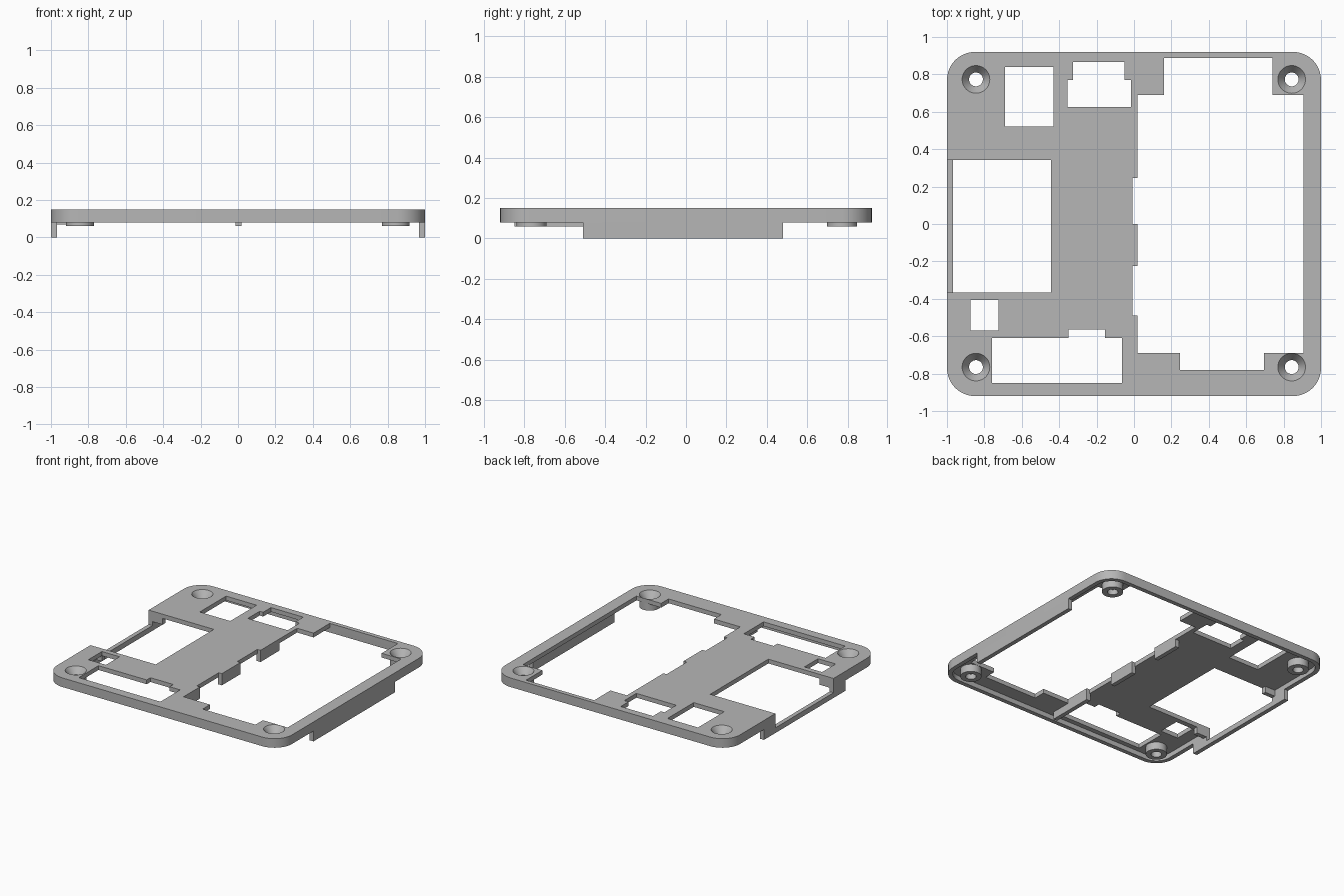
import bpy, bmesh, math
from mathutils import Matrix

if "Cube" in bpy.data.objects:
    bpy.data.objects.remove(bpy.data.objects["Cube"])

TOP, RIM_BOTTOM, PANEL_BOTTOM, BOSS_BOTTOM = 0.15, 0.08, 0.117, 0.06
WALL = 0.033

grey = bpy.data.materials.new("plain grey")
grey.use_nodes = True
colour = (0.47, 0.47, 0.47, 1)
grey.diffuse_color = colour
grey.node_tree.nodes["Principled BSDF"].inputs["Base Color"].default_value = colour


def finish(name, bm):
    bmesh.ops.recalc_face_normals(bm, faces=bm.faces)
    mesh = bpy.data.meshes.new(name)
    bm.to_mesh(mesh)
    bm.free()
    obj = bpy.data.objects.new(name, mesh)
    mesh.materials.append(grey)
    bpy.context.collection.objects.link(obj)
    return obj


def box(name, x0, x1, y0, y1, z0, z1):
    bm = bmesh.new()
    centre = Matrix.Translation(((x0 + x1) / 2, (y0 + y1) / 2, (z0 + z1) / 2))
    size = Matrix.Diagonal((x1 - x0, y1 - y0, z1 - z0, 1))
    bmesh.ops.create_cube(bm, size=1, matrix=centre @ size)
    return finish(name, bm)


def rounded_slab(name, hx, hy, r, z0, z1, steps=10):
    bm = bmesh.new()
    verts = []
    for q, (sx, sy) in enumerate([(1, 1), (-1, 1), (-1, -1), (1, -1)]):
        for i in range(steps + 1):
            a = (q + i / steps) * math.pi / 2
            verts.append(bm.verts.new((sx * (hx - r) + r * math.cos(a),
                                       sy * (hy - r) + r * math.sin(a), z0)))
    face = bm.faces.new(verts)
    new = bmesh.ops.extrude_face_region(bm, geom=[face])["geom"]
    bmesh.ops.translate(bm, vec=(0, 0, z1 - z0),
                        verts=[v for v in new if isinstance(v, bmesh.types.BMVert)])
    return finish(name, bm)


def cylinder(name, x, y, r, z0, z1):
    bm = bmesh.new()
    bmesh.ops.create_cone(bm, cap_ends=True, segments=40, radius1=r, radius2=r, depth=z1 - z0,
                          matrix=Matrix.Translation((x, y, (z0 + z1) / 2)))
    return finish(name, bm)


def lathe(name, x, y, profile, segments=40):
    bm = bmesh.new()
    rings = []
    for i in range(segments):
        a = math.tau * i / segments
        rings.append([bm.verts.new((x + r * math.cos(a), y + r * math.sin(a), z)) for r, z in profile])
    n = len(profile)
    for i in range(segments):
        a, b = rings[i], rings[(i + 1) % segments]
        for j in range(n):
            k = (j + 1) % n
            bm.faces.new((a[j], b[j], b[k], a[k]))
    return finish(name, bm)


def cut(target, cutter):
    cutter.hide_render = True
    mod = target.modifiers.new("cut", "BOOLEAN")
    mod.operation, mod.solver, mod.object = "DIFFERENCE", "EXACT", cutter
    bpy.context.view_layer.objects.active = target
    bpy.ops.object.modifier_apply(modifier=mod.name)
    bpy.data.objects.remove(cutter)


def smooth(obj):
    bpy.ops.object.select_all(action="DESELECT")
    obj.select_set(True)
    bpy.context.view_layer.objects.active = obj
    bpy.ops.object.shade_smooth_by_angle(angle=math.radians(30))


# Main panel with a hollow underside and a rim
panel = rounded_slab("panel", 1, 0.92, 0.15, RIM_BOTTOM, TOP)
cut(panel, rounded_slab("recess", 1 - WALL, 0.92 - WALL, 0.15 - WALL, 0, PANEL_BOTTOM))

# Openings as x0, x1, y0, y1
openings = [
    (0.02, 0.905, -0.69, 0.69), (0.16, 0.74, 0.6, 0.887), (0.245, 0.695, -0.78, -0.6),
    (-0.007, 0.1, 0, 0.245), (-0.007, 0.1, -0.49, -0.225),
    (-0.69, -0.43, 0.52, 0.84), (-0.355, -0.015, 0.625, 0.77), (-0.325, -0.05, 0.7, 0.865),
    (-0.76, -0.065, -0.85, -0.61), (-0.35, -0.155, -0.7, -0.565),
    (-0.875, -0.725, -0.57, -0.405), (-1.1, -0.445, -0.365, 0.342),
]
for o in openings:
    cut(panel, box("opening", *o, -0.1, 0.3))

# Countersunk screw bosses
profile = [(0.074, TOP), (0.037, 0.1), (0.037, BOSS_BOTTOM), (0.074, BOSS_BOTTOM)]
for side, x in (("right", -0.845), ("left", 0.843)):
    for end, y in (("front", -0.765), ("back", 0.773)):
        cut(panel, cylinder("drill", x, y, 0.074, 0, 0.3))
        smooth(lathe(f"{end}_{side}_screw_boss", x, y, profile))
smooth(panel)

# Side skirts, the right one lowered to a rail across its opening
box("left_skirt", 1 - WALL, 1, -0.51, 0.48, 0, RIM_BOTTOM)
skirt = box("right_skirt", -1, WALL - 1, -0.51, 0.48, 0, RIM_BOTTOM)
cut(skirt, box("rail_gap", -1.1, -0.9, -0.365, 0.342, 0.04, 0.3))

# Short cross walls beside the side opening
for name, y in (("front", -0.365 - WALL), ("back", 0.342)):
    box(f"{name}_cross_wall", WALL - 1, -0.88, y, y + WALL, 0.07, PANEL_BOTTOM)

# Ribs under the inner edge
for name, y0, y1 in (("front", -0.85, -0.49), ("middle", -0.225, 0), ("back", 0.245, 0.475)):
    box(f"{name}_rib", -0.013, 0.02, y0, y1, BOSS_BOTTOM, PANEL_BOTTOM)
